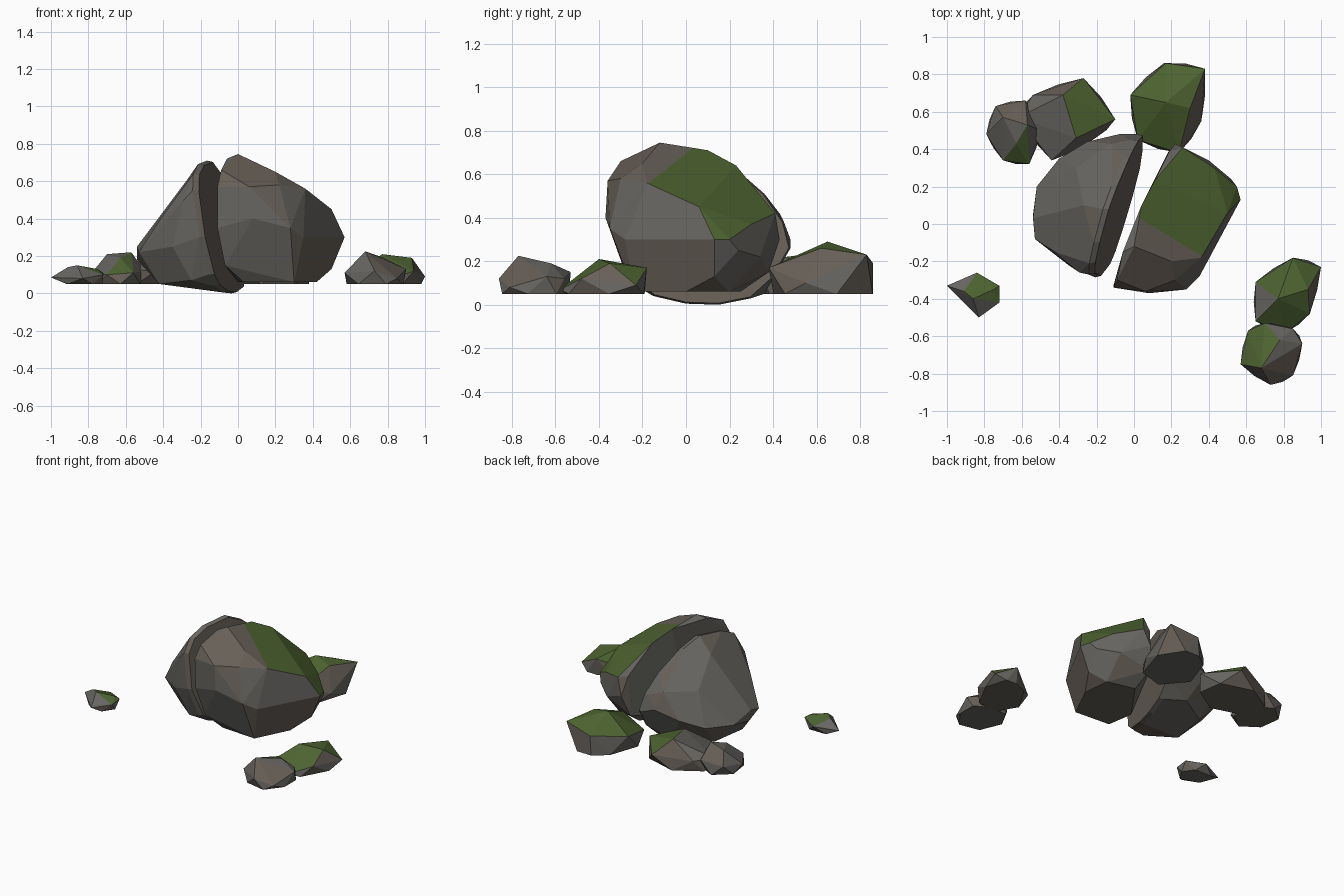
import bpy, bmesh, math, random
from mathutils import Vector

if "Cube" in bpy.data.objects:
    bpy.data.objects.remove(bpy.data.objects["Cube"])

random.seed(4)


def material(name, rgb):
    m = bpy.data.materials.new(name)
    m.diffuse_color = (*rgb, 1)
    m.use_nodes = True
    m.node_tree.nodes["Principled BSDF"].inputs["Base Color"].default_value = m.diffuse_color
    return m


MATS = [material("grey_stone", (0.135, 0.13, 0.118)),
        material("brown_stone", (0.135, 0.114, 0.095)),
        material("moss", (0.075, 0.125, 0.03))]


def hull_rock(name, points, moss_dir=None, moss_limit=0.9, flatten=5, moss_edge=None):
    """Faceted rock: convex hull, nearly flat facets merged, moss on facets facing moss_dir."""
    bm = bmesh.new()
    for p in points:
        bm.verts.new(p)
    out = bmesh.ops.convex_hull(bm, input=bm.verts)
    loose = {g for g in out["geom_interior"] + out["geom_unused"] if isinstance(g, bmesh.types.BMVert)}
    bmesh.ops.delete(bm, geom=list(loose), context="VERTS")
    bmesh.ops.dissolve_limit(bm, angle_limit=math.radians(flatten), verts=bm.verts, edges=bm.edges)
    bmesh.ops.recalc_face_normals(bm, faces=bm.faces)
    bm.normal_update()
    d = Vector(moss_dir).normalized() if moss_dir else None
    if moss_edge:  # straight border across the mossy facets
        co, no = Vector(moss_edge[0]), Vector(moss_edge[1])
        fs = [f for f in bm.faces if f.normal.dot(d) > moss_limit]
        es = list({e for f in fs for e in f.edges})
        bmesh.ops.bisect_plane(bm, geom=fs + es, plane_co=co, plane_no=no)
        bm.normal_update()
    for f in bm.faces:
        f.material_index = 1 if random.random() < 0.3 else 0
        if d and f.normal.dot(d) > moss_limit:
            if not moss_edge or (f.calc_center_median() - co).dot(no) > 0:
                f.material_index = 2
            else:
                f.material_index = 1
    me = bpy.data.meshes.new(name)
    bm.to_mesh(me)
    bm.free()
    for m in MATS:
        me.materials.append(m)
    ob = bpy.data.objects.new(name, me)
    bpy.context.collection.objects.link(ob)


def small_rock(name, rim, crest, moss_dir, moss_limit=0.85, shrink=1.06):
    """Low stone: rim (x, y, z), crest points, and a staggered flat base at z 0.05."""
    c = sum((Vector(p) for p in rim), Vector()) / len(rim)
    base = []
    for a, b in zip(rim, rim[1:] + rim[:1]):
        m = c + ((Vector(a) + Vector(b)) / 2 - c) * shrink
        base.append((m.x, m.y, 0.05))
    hull_rock(name, rim + crest + base, moss_dir, moss_limit, 2)


# Left half of the split boulder: tilted seam outline (y, z) plus outer bulge
seam = [(-.28, .45), (-.285, .3), (-.22, .1), (-.15, .04), (0, .005), (.15, 0), (.3, .03), (.4, .12),
        (.48, .26), (.45, .38), (.36, .51), (.2, .65), (.08, .71), (-.1, .69), (-.21, .64), (-.27, .55)]


def seam_point(y, z, scale, inset):
    y, z = .09 + (y - .09) * scale, .35 + (z - .35) * scale
    return (-.02 + .29 * (y - .1) - .155 * z - inset, y, z)


left = [seam_point(y, z, .98, 0) for y, z in seam] + [seam_point(y, z, 1, .03) for y, z in seam]
left += [(-.54, .03, .25), (-.53, -.08, .22), (-.52, .2, .2), (-.4, .35, .2), (-.25, .44, .25),
         (-.08, .48, .3), (-.35, -.22, .25), (-.42, -.15, .39), (-.4, .02, .45), (-.27, .1, .61),
         (-.29, -.26, .5), (-.54, .05, .18), (-.42, -.05, .05), (-.38, .22, .05), (-.15, .36, .05),
         (-.25, -.2, .07), (-.12, .43, .42), (-.31, .3, .43)]
hull_rock("left_boulder_half", left, flatten=11)

# Right half: crown, waist and foot points
crown = [(0, -.12, .745), (-.06, -.15, .72), (.04, .1, .71), (.11, .23, .64), (.19, .39, .44),
         (.26, .41, .42), (.43, .3, .37), (.5, .06, .45), (.36, -.18, .56), (.2, -.2, .65),
         (-.09, -.3, .66), (-.11, -.34, .57), (.06, -.36, .57), (.22, -.3, .58)]
waist = [(.57, .13, .3), (.55, .2, .3), (.52, .24, .25), (.4, .34, .22), (.22, .43, .3),
         (.35, -.28, .3), (.28, -.35, .35), (.08, -.37, .4), (-.11, -.33, .35), (.02, .08, .3)]
foot = [(-.07, -.28, .15), (.03, -.22, .06), (.3, -.24, .06), (.42, 0, .06), (.5, .13, .13),
        (.4, .2, .06), (.2, .25, .06), (.18, .38, .15), (.0, -.03, .06)]
hull_rock("right_boulder_half", crown + waist + foot, (.55, .45, .7), .9, 9,
          ((.03, .03, .7), (.2, .33, 0)))

# Scattered small stones
small_rock("back_stone",
           [(.16, .86, .05), (.38, .83, .23), (.36, .55, .1), (.24, .38, .17), (.02, .45, .12), (-.02, .69, .17)],
           [(.17, .65, .29), (.3, .62, .26), (.17, .86, .19)], (0, 0, 1), .6)
small_rock("back_left_stone",
           [(-.54, .69, .13), (-.27, .78, .14), (-.1, .56, .15), (-.22, .45, .1), (-.44, .34, .12), (-.62, .57, .13)],
           [(-.38, .69, .25), (-.31, .46, .22)], (.5, .1, .85), .95)
small_rock("far_left_stone",
           [(-.74, .63, .12), (-.58, .66, .14), (-.5, .5, .12), (-.56, .32, .11), (-.7, .34, .1), (-.79, .48, .1)],
           [(-.7, .57, .21), (-.57, .53, .22), (-.63, .43, .19)], (.1, -.6, .8), .9)
small_rock("left_pebble",
           [(-1, -.33, .085), (-.84, -.26, .1), (-.72, -.33, .11), (-.72, -.42, .1), (-.83, -.5, .08)],
           [(-.91, -.36, .14), (-.86, -.4, .15), (-.75, -.35, .13)], (.4, .1, .9), .9, .95)
small_rock("right_stone",
           [(.65, -.31, .09), (.85, -.18, .17), (1, -.23, .09), (.94, -.48, .12), (.81, -.58, .07), (.65, -.52, .11)],
           [(.77, -.4, .21), (.93, -.35, .19), (.85, -.19, .05)], (0, 0, 1), .75)
small_rock("front_right_stone",
           [(.57, -.75, .11), (.61, -.57, .1), (.7, -.53, .15), (.85, -.56, .12), (.9, -.64, .13), (.85, -.81, .08),
            (.73, -.86, .12)],
           [(.68, -.77, .225), (.78, -.62, .19)], (-.4, .3, .85), .88)
